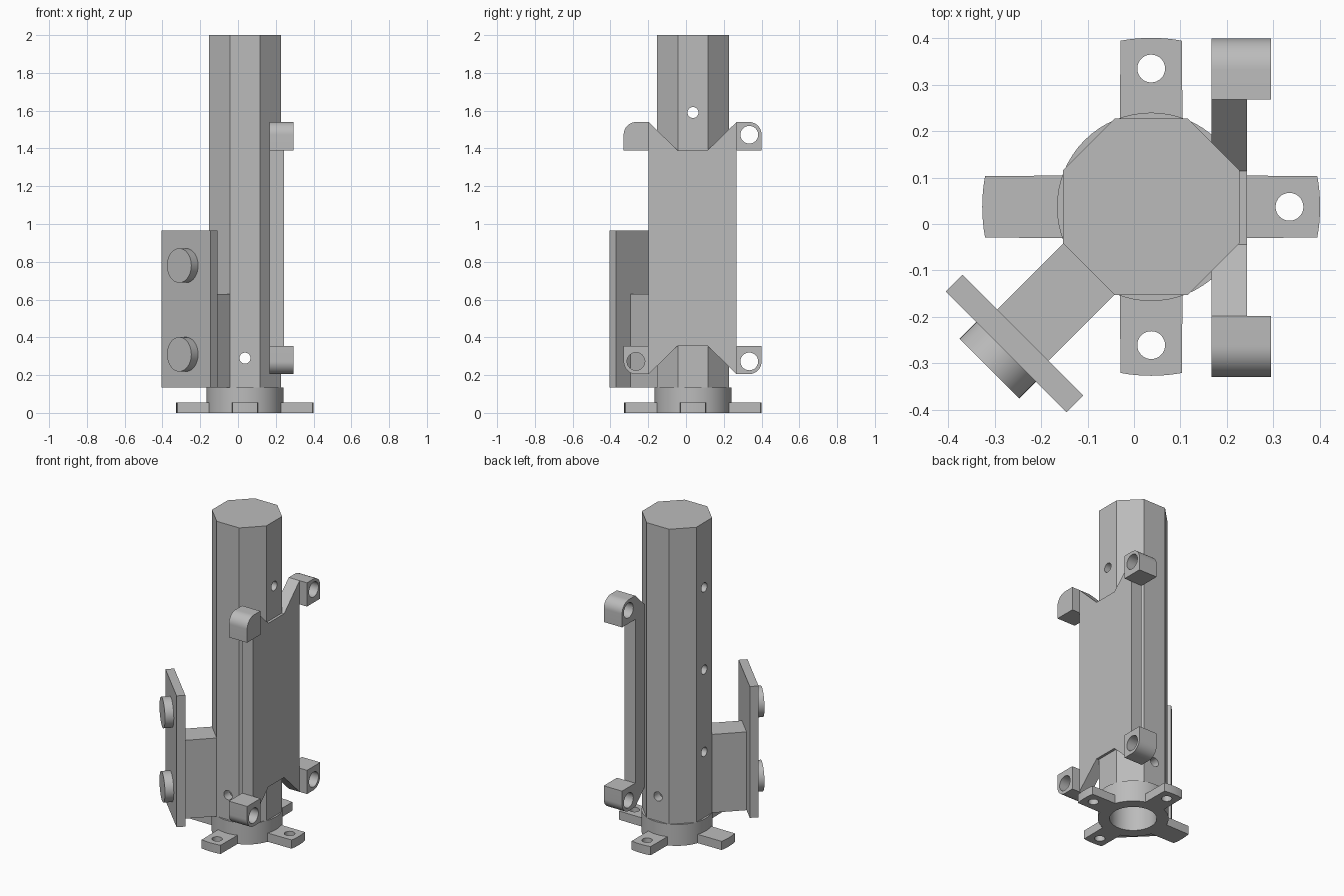
import bpy, bmesh
from math import pi, cos, sin
from mathutils import Matrix, Vector

cube = bpy.data.objects.get("Cube")
if cube:
    bpy.data.objects.remove(cube, do_unlink=True)

grey = bpy.data.materials.new("plain_grey")
grey.use_nodes = True
colour = (0.5, 0.5, 0.5, 1)
grey.diffuse_color = colour
grey.node_tree.nodes["Principled BSDF"].inputs["Base Color"].default_value = colour

# Column axis, and frames that map a flat outline (x, y) plus depth (z) into place
AXIS = Matrix.Translation((0.037, 0.037, 0))
SIDE = Matrix(((0, 0, 1, 0), (1, 0, 0, 0), (0, 1, 0, 0), (0, 0, 0, 1)))
DIAGONAL = AXIS @ Matrix.Rotation(-0.75 * pi, 4, 'Z') @ SIDE


def arc(cx, cy, r, start, end, n):
    return [(cx + r * cos(start + (end - start) * i / n),
             cy + r * sin(start + (end - start) * i / n)) for i in range(n + 1)]


def circle(cx, cy, r, n=40):
    return arc(cx, cy, r, 0, 2 * pi, n)[:-1]


def box(x0, x1, y0, y1):
    return [(x0, y0), (x1, y0), (x1, y1), (x0, y1)]


def prism(name, outline, low, high, frame=Matrix()):
    bm = bmesh.new()
    face = bm.faces.new([bm.verts.new((x, y, low)) for x, y in outline])
    grown = bmesh.ops.extrude_face_region(bm, geom=[face])
    top = [v for v in grown["geom"] if isinstance(v, bmesh.types.BMVert)]
    bmesh.ops.translate(bm, vec=Vector((0, 0, high - low)), verts=top)
    bm.transform(frame)
    bmesh.ops.recalc_face_normals(bm, faces=bm.faces)
    mesh = bpy.data.meshes.new(name)
    bm.to_mesh(mesh)
    bm.free()
    mesh.materials.append(grey)
    obj = bpy.data.objects.new(name, mesh)
    bpy.context.collection.objects.link(obj)
    return obj


def activate(obj):
    bpy.ops.object.select_all(action='DESELECT')
    obj.select_set(True)
    bpy.context.view_layer.objects.active = obj


def drill(obj, cx, cy, r, low, high, frame=Matrix(), n=32):
    cutter = prism("cutter", circle(cx, cy, r, n), low, high, frame)
    cutter.hide_render = True
    cut = obj.modifiers.new("hole", 'BOOLEAN')
    cut.operation = 'DIFFERENCE'
    cut.solver = 'EXACT'
    cut.object = cutter
    activate(obj)
    bpy.ops.object.modifier_apply(modifier=cut.name)
    bpy.data.objects.remove(cutter, do_unlink=True)


def finish(obj):
    activate(obj)
    bpy.ops.object.shade_smooth_by_angle(angle=pi / 6)


# Octagonal column, hollow from below, with cross holes on alternating sides
corner = 0.19 / cos(pi / 8)
column = prism("column", arc(0, 0, corner, pi / 8, pi * 15 / 8, 7), 0.135, 2, AXIS)
drill(column, 0, 0, 0.135, 0.1, 1.95, AXIS, 48)
quarter = Matrix.Rotation(pi / 2, 4, 'Z')
for i in range(4):
    drill(column, 0, 0.29 + 0.52 * i, 0.029, -0.4, 0.4, AXIS @ quarter @ SIDE)
for i in range(3):
    drill(column, 0, 0.55 + 0.52 * i, 0.029, -0.4, 0.4, AXIS @ SIDE)
finish(column)

# Round collar and four drilled feet
collar = prism("base_collar", circle(0, 0, 0.203, 64), 0, 0.135, AXIS)
drill(collar, 0, 0, 0.135, -0.1, 0.3, AXIS, 48)
finish(collar)
for i, side in enumerate(("left", "back", "right", "front")):
    turn = AXIS @ Matrix.Rotation(i * pi / 2, 4, 'Z')
    outline = [(0.15, 0.068), (0.15, -0.068)] + arc(0, 0, 0.364, -0.182, 0.182, 8)
    foot = prism(side + "_foot", outline, 0, 0.055, turn)
    drill(foot, 0.298, 0, 0.03, -0.1, 0.2, turn)
    finish(foot)

# Side plate with notched ends
MID_Y, MID_Z = 0.035, 0.8725
quarter_outline = [(0.233, 0.6675), (0.079, 0.5175)]
ends = quarter_outline + [(-y, z) for y, z in reversed(quarter_outline)]
ends += [(-y, -z) for y, z in ends]
plate = prism("side_plate", [(MID_Y + y, MID_Z + z) for y, z in ends], 0.167, 0.243, SIDE)
finish(plate)

# Rounded lugs at the plate corners
lug_outline = [(0.233, 0.5175), (0.365, 0.5175)]
lug_outline += arc(0.298, 0.6005, 0.067, 0, pi / 2, 12) + [(0.233, 0.6675)]
for sy, depth in ((1, "back"), (-1, "front")):
    for sz, level in ((1, "upper"), (-1, "lower")):
        pts = [(MID_Y + sy * y, MID_Z + sz * z) for y, z in lug_outline]
        lug = prism(f"{level}_{depth}_lug", pts, 0.167, 0.295, SIDE)
        drill(lug, MID_Y + sy * 0.3, MID_Z + sz * 0.6, 0.047, 0, 0.5, SIDE)
        finish(lug)

# Diagonal bracket: arm, mounting plate and two bosses, the upper one drilled through
arm = prism("bracket_arm", box(-0.078, 0.078, 0.135, 0.63), 0.185, 0.392, DIAGONAL)
mount = prism("bracket_plate", box(-0.184, 0.184, 0.135, 0.965), 0.391, 0.442, DIAGONAL)
lower = prism("lower_boss", circle(0, 0.31, 0.091, 48), 0.44, 0.493, DIAGONAL)
upper = prism("upper_boss", circle(0, 0.78, 0.091, 48), 0.44, 0.493, DIAGONAL)
for part in (mount, upper):
    drill(part, 0, 0.78, 0.047, 0.3, 0.6, DIAGONAL)
for part in (arm, mount, lower, upper):
    finish(part)
